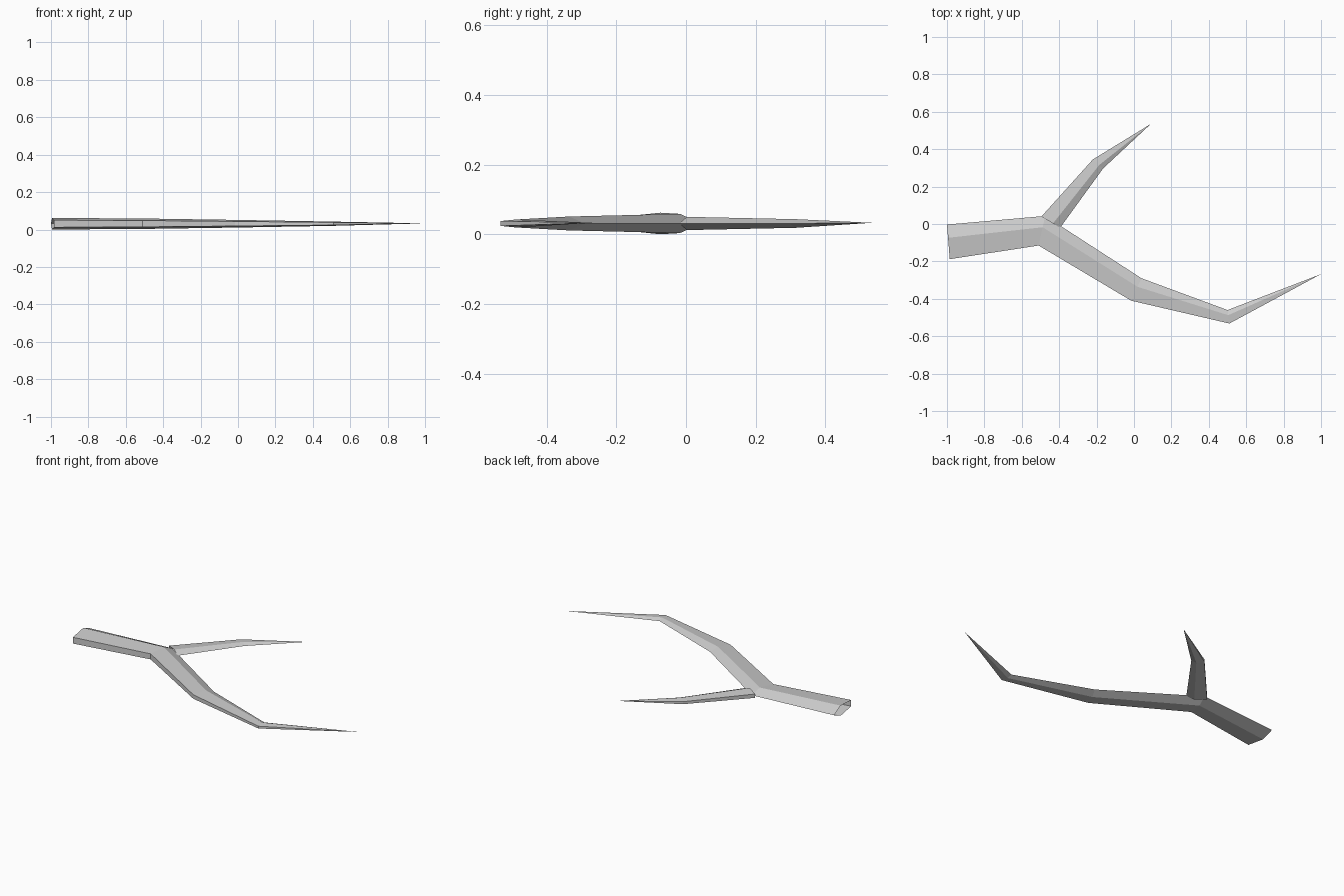
import bpy, bmesh, math
from mathutils import Vector

if "Cube" in bpy.data.objects:
    bpy.data.objects.remove(bpy.data.objects["Cube"])

ZC = 0.031  # height of the branch centre line

bark = bpy.data.materials.new("pale grey bark")
bark.diffuse_color = (0.6, 0.6, 0.6, 1)
bark.use_nodes = True
bark.node_tree.nodes["Principled BSDF"].inputs["Base Color"].default_value = bark.diffuse_color


def limb(name, stations, tip):
    """Open five-sided tapering tube; each station is
    (pointed edge xy, flat edge xy, vertical radius)."""
    bm = bmesh.new()
    rings = []
    for point, flat, rz in stations:
        p, f = Vector(point), Vector(flat)
        ring = []
        for i in range(5):
            a = math.tau * i / 5
            t = (math.cos(a) + 0.809) / 1.809
            xy = f.lerp(p, t)
            ring.append(bm.verts.new((xy.x, xy.y, ZC + rz * math.sin(a))))
        rings.append(ring)
    for r0, r1 in zip(rings, rings[1:]):
        for i in range(5):
            j = (i + 1) % 5
            bm.faces.new((r0[i], r0[j], r1[j], r1[i]))
    end = bm.verts.new((tip[0], tip[1], ZC + 0.002))
    for i in range(5):
        bm.faces.new((rings[-1][i], rings[-1][(i + 1) % 5], end))
    bmesh.ops.recalc_face_normals(bm, faces=bm.faces)
    # the underside must face down
    low = min(bm.faces, key=lambda q: q.calc_center_median().z)
    if low.normal.z > 0:
        bmesh.ops.reverse_faces(bm, faces=bm.faces)
    me = bpy.data.meshes.new(name)
    bm.to_mesh(me)
    bm.free()
    me.materials.append(bark)
    bpy.context.collection.objects.link(bpy.data.objects.new(name, me))


# long curved main stem, open at the broken end
limb("main_stem", [
    ((-1.0, -0.003), (-0.985, -0.188), 0.0325),
    ((-0.475, 0.043), (-0.51, -0.115), 0.029),
    ((0.04, -0.29), (-0.015, -0.41), 0.021),
    ((0.50, -0.46), (0.51, -0.532), 0.012),
], (1.0, -0.268))

# short side twig rooted inside the stem
limb("side_twig", [
    ((-0.395, -0.02), (-0.495, 0.04), 0.020),
    ((-0.165, 0.297), (-0.22, 0.345), 0.013),
], (0.09, 0.535))
